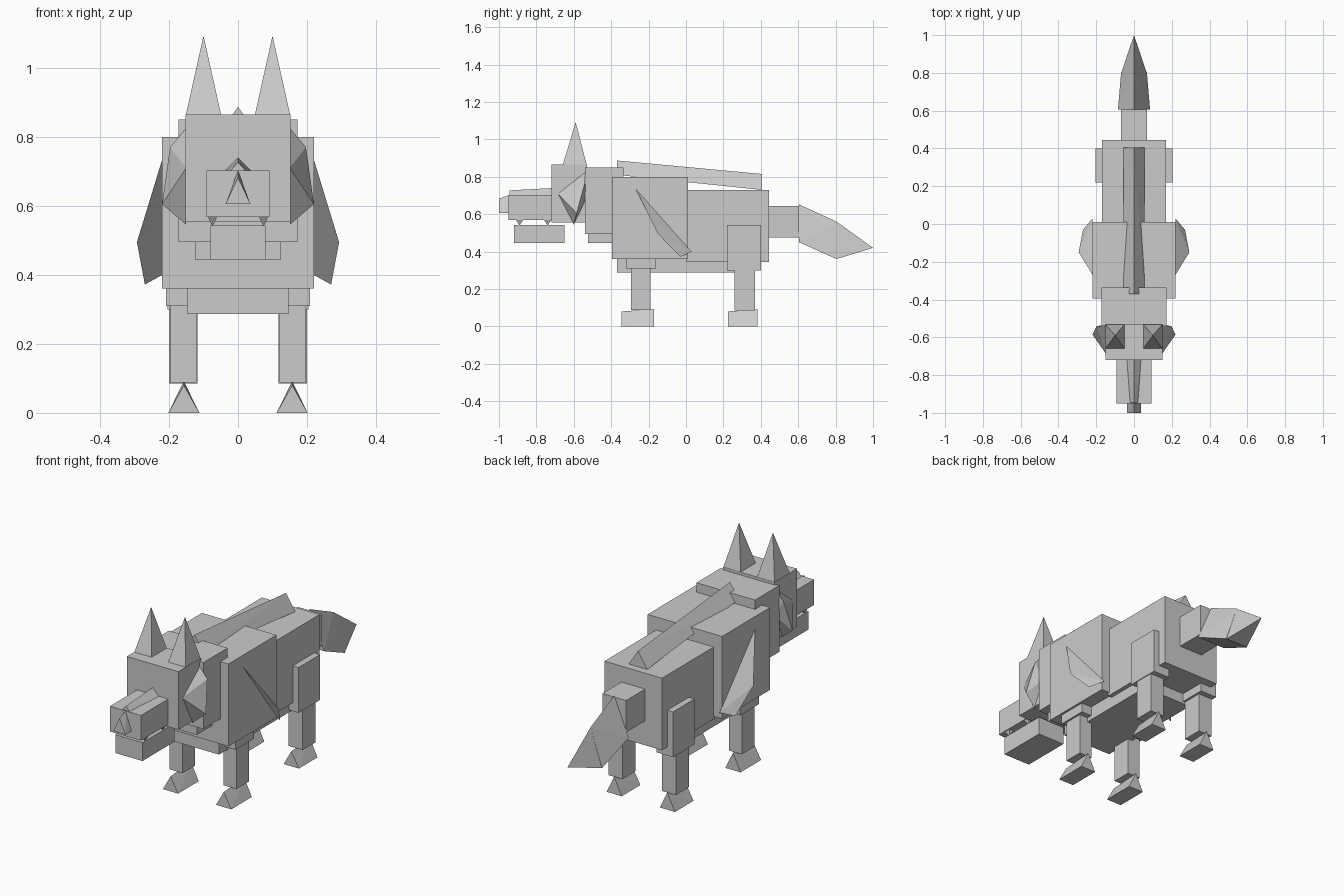
import bpy, bmesh

fur = bpy.data.materials.new("plain_grey")
fur.diffuse_color = (0.6, 0.6, 0.6, 1)


def hull(name, points):
    """Convex flat-faced solid around a few corner points."""
    bm = bmesh.new()
    for p in points:
        bm.verts.new(p)
    bmesh.ops.convex_hull(bm, input=bm.verts[:])
    bmesh.ops.dissolve_limit(bm, angle_limit=0.01, verts=bm.verts[:], edges=bm.edges[:])
    bmesh.ops.recalc_face_normals(bm, faces=bm.faces[:])
    mesh = bpy.data.meshes.new(name)
    bm.to_mesh(mesh)
    bm.free()
    mesh.materials.append(fur)
    obj = bpy.data.objects.new(name, mesh)
    bpy.context.collection.objects.link(obj)
    return obj


def box(name, x, y, z):
    return hull(name, [(a, b, c) for a in x for b in y for c in z])


def section(cx, y, half, low, high):
    """Triangular cross-section with its ridge on top."""
    return [(cx - half, y, low), (cx + half, y, low), (cx, y, high)]


def ridge(name, front, back):
    return hull(name, section(*front) + section(*back))


# Body
box("chest", (-0.22, 0.22), (-0.395, 0.01), (0.36, 0.80))
box("hindquarters", (-0.17, 0.17), (0.0, 0.445), (0.345, 0.73))
box("belly", (-0.147, 0.147), (-0.37, 0.26), (0.287, 0.38))
ridge("back_mane", (0, -0.37, 0.055, 0.81, 0.887), (0, 0.405, 0.055, 0.73, 0.815))

# Neck and head
box("neck", (-0.173, 0.173), (-0.54, -0.335), (0.495, 0.85))
box("throat", (-0.124, 0.124), (-0.525, -0.38), (0.445, 0.50))
box("head", (-0.152, 0.152), (-0.72, -0.53), (0.555, 0.865))
box("snout", (-0.092, 0.092), (-0.95, -0.71), (0.568, 0.703))
box("jaw", (-0.08, 0.08), (-0.92, -0.65), (0.445, 0.543))
ridge("snout_ridge", (0, -0.945, 0.032, 0.69, 0.727), (0, -0.71, 0.05, 0.69, 0.74))
ridge("nose", (0, -1.0, 0.036, 0.605, 0.682), (0, -0.945, 0.036, 0.605, 0.703))

# Tail
box("tail_base", (-0.07, 0.07), (0.44, 0.605), (0.475, 0.645))
ridge("tail_brush", (0, 0.605, 0.085, 0.45, 0.652), (0, 0.805, 0.068, 0.36, 0.56))
hull("tail_tip", section(0, 0.805, 0.066, 0.36, 0.56) + [(0, 1.0, 0.42)])

# Paired parts
for side, s in (("left", 1), ("right", -1)):
    hull(side + "_ear", [(s * x, y, 0.86) for x in (0.048, 0.152)
                         for y in (-0.66, -0.53)] + [(s * 0.1, -0.59, 1.093)])
    hull(side + "_cheek", [(s * x, y, z) for x, y, z in (
        (0.15, -0.685, 0.71), (0.15, -0.54, 0.825), (0.15, -0.535, 0.68),
        (0.15, -0.60, 0.545), (0.197, -0.54, 0.77), (0.22, -0.585, 0.605))])
    hull(side + "_shoulder_tuft", [(s * x, y, z) for x, y, z in (
        (0.219, -0.27, 0.737), (0.293, -0.15, 0.495),
        (0.27, -0.03, 0.372), (0.219, 0.03, 0.40))])
    # Fangs
    for y in (-0.89, -0.74):
        hull(side + "_fang", [(s * x, y + d, 0.57) for x in (0.06, 0.088)
                              for d in (-0.02, 0.02)] + [(s * 0.074, y, 0.54)])
    # Legs
    box(side + "_front_leg_cuff", (s * 0.10, s * 0.208), (-0.32, -0.16), (0.31, 0.37))
    box(side + "_front_leg", (s * 0.12, s * 0.197), (-0.295, -0.19), (0.088, 0.32))
    box(side + "_thigh", (s * 0.105, s * 0.204), (0.22, 0.40), (0.30, 0.542))
    box(side + "_back_leg", (s * 0.117, s * 0.20), (0.26, 0.37), (0.085, 0.31))
    for end, y0, y1 in (("front", -0.345, -0.172), ("back", 0.225, 0.382)):
        ridge(side + "_" + end + "_foot", (s * 0.157, y0, 0.045, 0, 0.08),
              (s * 0.157, y1, 0.045, 0, 0.092))
